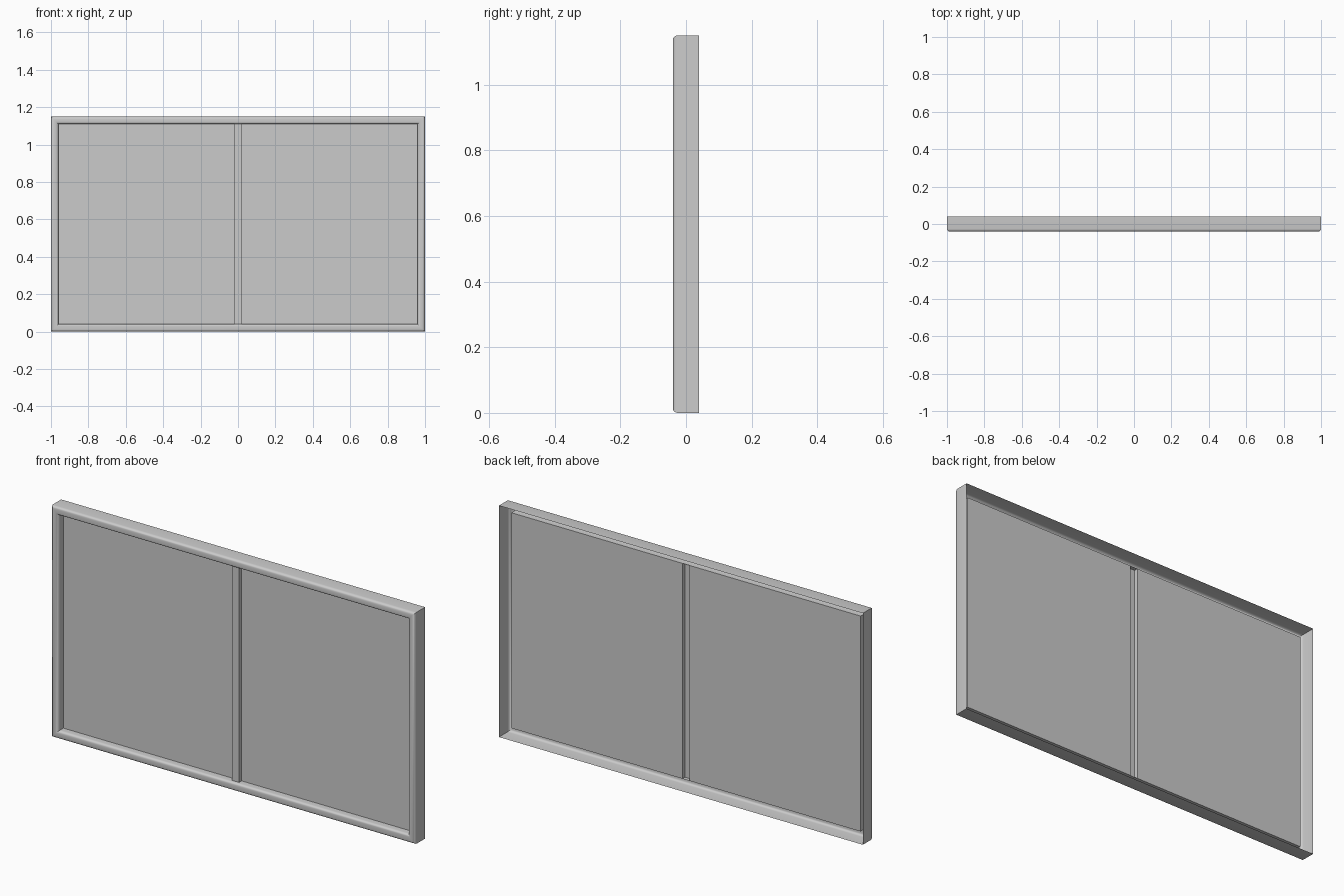
import bpy, math

if "Cube" in bpy.data.objects:
    bpy.data.objects.remove(bpy.data.objects["Cube"])

W, H = 1.0, 1.15      # half width, full height
BAR, PANE_Y = 0.04, 0.0


def make(name, verts, faces, smooth=False):
    mesh = bpy.data.meshes.new(name)
    mesh.from_pydata(verts, [], faces)
    ob = bpy.data.objects.new(name, mesh)
    bpy.context.collection.objects.link(ob)
    if smooth:
        bpy.ops.object.select_all(action='DESELECT')
        bpy.context.view_layer.objects.active = ob
        ob.select_set(True)
        bpy.ops.object.shade_smooth_by_angle(angle=math.radians(40))
    return ob


# Frame section as (inset from outer edge, y): open at the back, rounded at the front
R, front = 0.014, -0.04
profile = [(0, 0.04)]
for i in range(5):
    a = math.radians(90 * i / 4)
    profile.append((R - R * math.cos(a), front + R - R * math.sin(a)))
for i in range(5):
    a = math.radians(90 * i / 4)
    profile.append((BAR - R + R * math.sin(a), front + R - R * math.cos(a)))
profile.append((BAR, PANE_Y))

# Outer frame: the section swept around the rectangle with mitred corners
verts, faces = [], []
for d, y in profile:
    verts += [(-W + d, y, d), (W - d, y, d), (W - d, y, H - d), (-W + d, y, H - d)]
for r in range(len(profile) - 1):
    for k in range(4):
        n = (k + 1) % 4
        faces.append((r * 4 + k, r * 4 + n, r * 4 + 4 + n, r * 4 + 4 + k)[::-1])
make("outer_frame", verts, faces, smooth=True)

# Centre mullion: shallow channel, open at the back
lo, hi, m, my = BAR, H - BAR, 0.02, -0.02
section = [(-m, PANE_Y), (-m, my), (m, my), (m, PANE_Y)]
verts = [(x, y, z) for z in (lo, hi) for x, y in section]
make("centre_mullion", verts, [(i, i + 1, i + 5, i + 4) for i in range(3)])

# Two flat panes
for side, x0, x1 in (("left", -W + BAR, -m), ("right", m, W - BAR)):
    make(side + "_pane",
         [(x0, PANE_Y, lo), (x1, PANE_Y, lo), (x1, PANE_Y, hi), (x0, PANE_Y, hi)],
         [(0, 1, 2, 3)])
